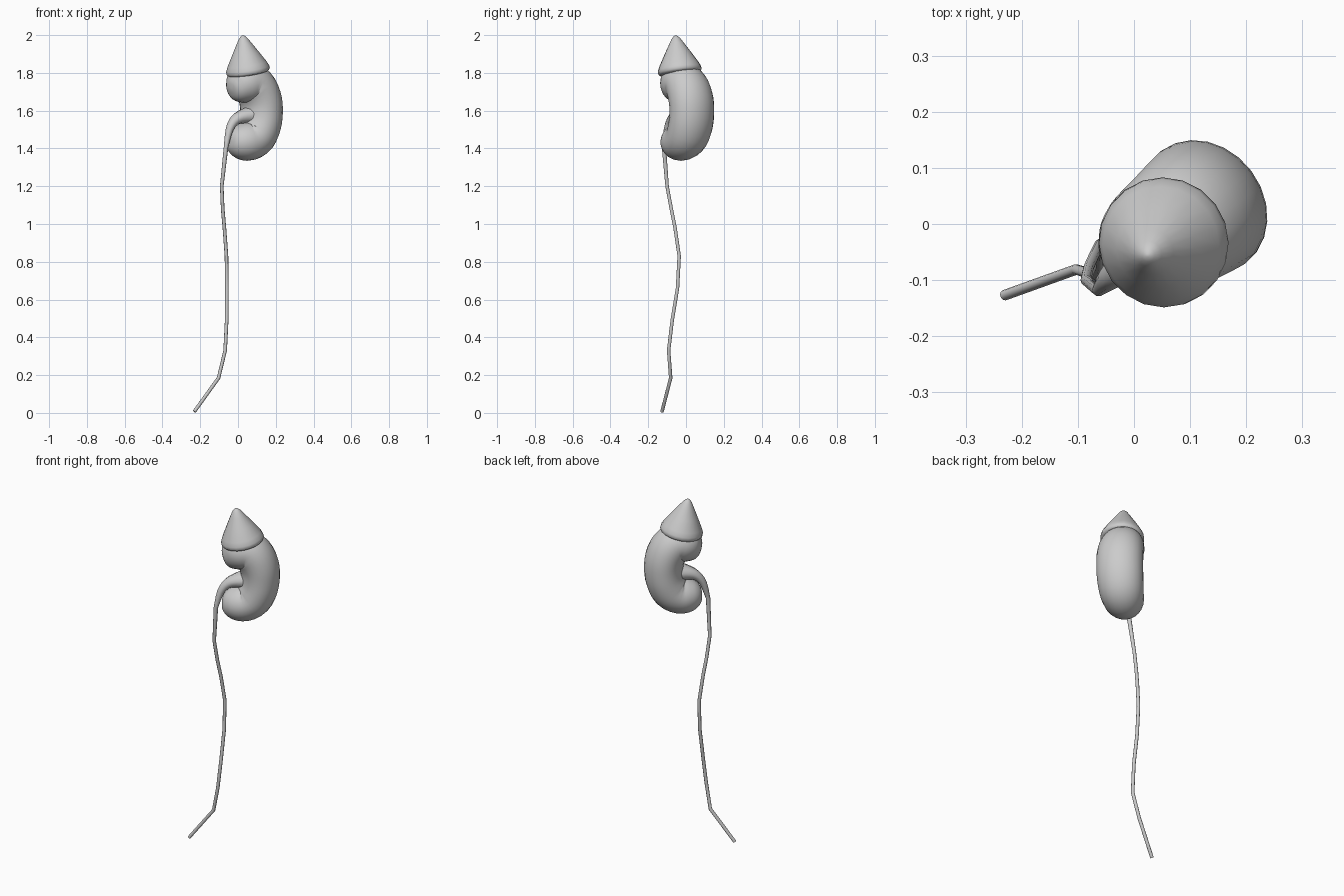
import bpy, bmesh, math
from mathutils import Vector

if "Cube" in bpy.data.objects:
    bpy.data.objects.remove(bpy.data.objects["Cube"])

# The organ lies in an upright plane turned about z: U points outward, W across
U = Vector((0.8, 0.6, 0))
W = Vector((-0.6, 0.8, 0))
ORIGIN = Vector((0.03, -0.04, 0))


def finish(name, bm, angle=60):
    bmesh.ops.recalc_face_normals(bm, faces=bm.faces)
    me = bpy.data.meshes.new(name)
    bm.to_mesh(me)
    bm.free()
    ob = bpy.data.objects.new(name, me)
    bpy.context.collection.objects.link(ob)
    bpy.ops.object.select_all(action='DESELECT')
    ob.select_set(True)
    bpy.context.view_layer.objects.active = ob
    bpy.ops.object.shade_smooth_by_angle(angle=math.radians(angle))
    return ob


def skin(name, rings, angle=60):
    """Join equal-length rings of points, capping both ends."""
    bm = bmesh.new()
    rows = [[bm.verts.new(p) for p in r] for r in rings]
    n = len(rows[0])
    for a, b in zip(rows, rows[1:]):
        for i in range(n):
            j = (i + 1) % n
            bm.faces.new((a[i], a[j], b[j], b[i]))
    bm.faces.new(rows[0])
    bm.faces.new(rows[-1])
    return finish(name, bm, angle)


def smooth_path(pts, steps):
    """Catmull-Rom through tuples of any length."""
    out = []
    for i in range(len(pts) - 1):
        q = [pts[max(0, min(len(pts) - 1, i + k))] for k in (-1, 0, 1, 2)]
        for s in range(steps):
            t = s / steps
            out.append(tuple(0.5 * (2 * b + (c - a) * t + (2 * a - 5 * b + 4 * c - d) * t**2
                                    + (3 * b - a - 3 * c + d) * t**3)
                             for a, b, c, d in zip(*q)))
    return out + [pts[-1]]


def sweep(name, stations, sides):
    """Stations are (x, y, z, radius in the plane, radius across it)."""
    ps = [Vector(s[:3]) for s in stations]
    rings = []
    for i, s in enumerate(stations):
        t = (ps[min(i + 1, len(ps) - 1)] - ps[max(i - 1, 0)]).normalized()
        b = t.cross(W).normalized()
        c = b.cross(t)
        rings.append([ps[i] + b * s[3] * math.cos(a) + c * s[4] * math.sin(a)
                      for a in (2 * math.pi * k / sides for k in range(sides))])
    return skin(name, rings)


# Kidney: bean-shaped tube with round ends; (u, z, plane radius, cross radius)
bean = [(-0.085, 1.712, 0.006, 0.006), (-0.077, 1.714, 0.046, 0.046),
        (-0.05, 1.721, 0.080, 0.080), (-0.01, 1.736, 0.101, 0.104),
        (0.04, 1.748, 0.108, 0.113), (0.085, 1.715, 0.108, 0.121),
        (0.112, 1.655, 0.107, 0.125), (0.118, 1.59, 0.106, 0.125),
        (0.108, 1.525, 0.106, 0.124), (0.078, 1.466, 0.107, 0.119),
        (0.032, 1.439, 0.104, 0.111), (-0.015, 1.438, 0.096, 0.100),
        (-0.055, 1.443, 0.075, 0.077), (-0.08, 1.447, 0.044, 0.044),
        (-0.088, 1.448, 0.006, 0.006)]
sweep("kidney", [(*(ORIGIN + U * u + Vector((0, 0, z))), r, w)
                 for u, z, r, w in smooth_path(bean, 3)], 24)

# Ureter: wide funnel in the notch narrowing to a long thin tube
funnel = [(0.085, 0.0, 1.575, 0.058, 0.075), (0.03, -0.04, 1.57, 0.040, 0.052),
          (-0.015, -0.073, 1.55, 0.028, 0.032), (-0.045, -0.098, 1.50, 0.020, 0.021),
          (-0.063, -0.117, 1.41, 0.012, 0.012)]
tube = [(-0.086, -0.10, 1.20), (-0.081, -0.078, 1.08), (-0.072, -0.058, 0.98),
        (-0.061, -0.036, 0.83), (-0.059, -0.045, 0.66), (-0.06, -0.073, 0.49),
        (-0.068, -0.092, 0.33), (-0.103, -0.081, 0.185), (-0.231, -0.127, 0.007)]
sweep("ureter", smooth_path(funnel, 3) + [(*p, 0.0095, 0.0095) for p in tube], 10)

# Adrenal gland: leaning rounded cone sitting on the upper lobe
profile = [(0.004, -0.012), (0.095, -0.016), (0.109, -0.013), (0.1165, -0.003),
           (0.115, 0.012), (0.105, 0.035), (0.072, 0.092), (0.040, 0.146),
           (0.023, 0.174), (0.012, 0.186), (0.003, 0.191)]
base = Vector((0.053, -0.033, 1.811))
axis = (Vector((0.024, -0.056, 2.0)) - base).normalized()
e1 = axis.cross(Vector((0, 1, 0))).normalized()
e2 = axis.cross(e1)
skin("adrenal_gland", [[base + axis * h + (e1 * math.cos(a) + e2 * math.sin(a)) * r
                        for a in (2 * math.pi * k / 20 for k in range(20))]
                       for r, h in profile], 70)
